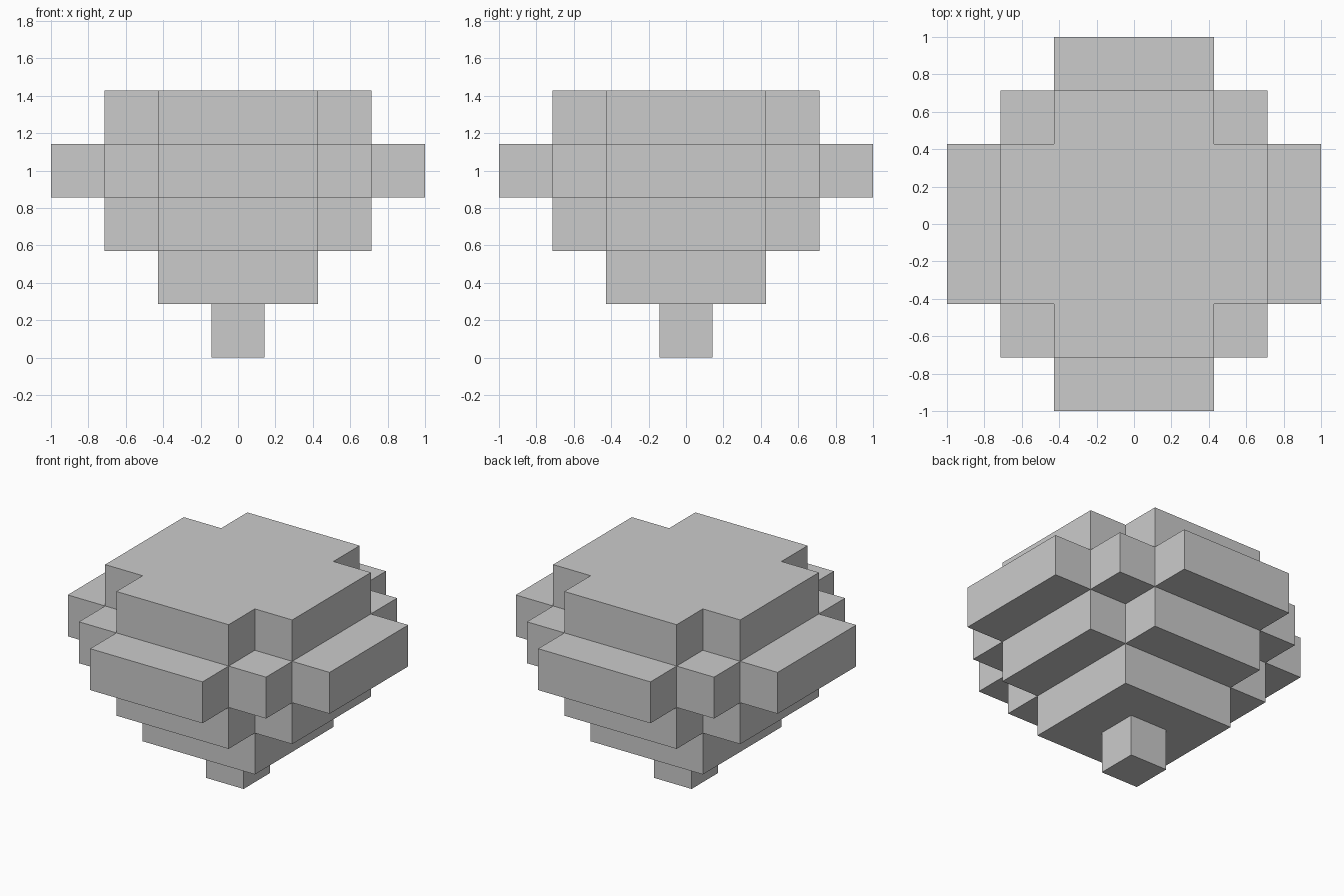
import bpy, bmesh
from mathutils import Vector

if "Cube" in bpy.data.objects:
    bpy.data.objects.remove(bpy.data.objects["Cube"])

U = 2 / 7  # edge length of one block

# Each layer, bottom to top: union of centred rectangles (half-extents in blocks)
LAYERS = [
    [(0, 0)],                      # foot
    [(1, 1)],                      # lower step
    [(2, 1), (1, 2)],              # plus-shaped step
    [(3, 1), (2, 2), (1, 3)],      # widest ring
    [(2, 1), (1, 2)],              # plus-shaped cap
]

filled = {(i, j, k)
          for k, rects in enumerate(LAYERS)
          for a, b in rects
          for i in range(-a, a + 1)
          for j in range(-b, b + 1)}

# Outer skin: a face wherever a filled block meets empty space
bm = bmesh.new()
for cell in filled:
    centre = Vector(cell) + Vector((0, 0, 0.5))
    for axis in range(3):
        for sign in (-1, 1):
            n = Vector((0, 0, 0))
            n[axis] = sign
            if tuple(int(c + d) for c, d in zip(cell, n)) in filled:
                continue
            s, t = Vector((0, 0, 0)), Vector((0, 0, 0))
            s[(axis + 1) % 3] = 0.5
            t[(axis + 2) % 3] = 0.5 * sign
            m = centre + n * 0.5
            bm.faces.new([bm.verts.new(p * U) for p in
                          (m - s - t, m + s - t, m + s + t, m - s + t)])

# Weld the blocks and merge coplanar faces
bmesh.ops.remove_doubles(bm, verts=bm.verts, dist=0.001)
bmesh.ops.dissolve_limit(bm, angle_limit=0.01, verts=bm.verts, edges=bm.edges)

mesh = bpy.data.meshes.new("stepped_block_body")
bm.to_mesh(mesh)
bm.free()
bpy.context.collection.objects.link(bpy.data.objects.new("stepped_block_body", mesh))
